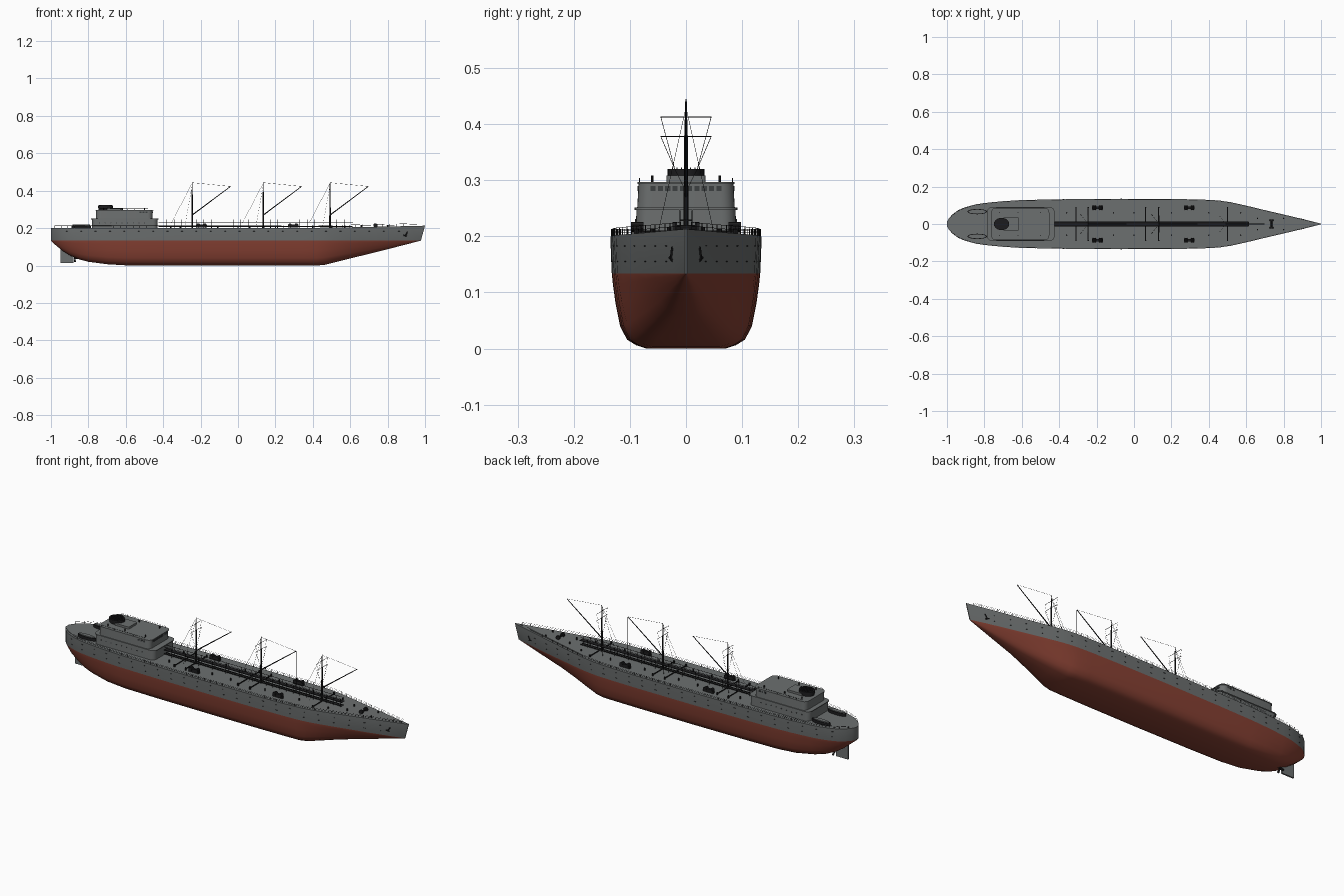
import bpy, bmesh, math
from mathutils import Vector, Matrix

if "Cube" in bpy.data.objects:
    bpy.data.objects.remove(bpy.data.objects["Cube"])

def material(name, rgb):
    m = bpy.data.materials.new(name)
    m.diffuse_color = (*rgb, 1)
    m.use_nodes = True
    m.node_tree.nodes["Principled BSDF"].inputs["Base Color"].default_value = m.diffuse_color
    return m

GREY = material("ship_grey", (0.15, 0.16, 0.16))
RED = material("bottom_red", (0.24, 0.052, 0.033))
BLACK = material("black_fittings", (0.012, 0.012, 0.013))
GLASS = material("window_dark", (0.045, 0.05, 0.052))

class Part:
    """Collects simple solids into one mesh object."""
    def __init__(self, name, *mats):
        self.name, self.mats, self.bm = name, mats, bmesh.new()

    def rod(self, a, b, r, r2=None, n=6):
        a, b = Vector(a), Vector(b)
        d = b - a
        m = Matrix.Translation((a + b) / 2) @ d.to_track_quat('Z', 'Y').to_matrix().to_4x4()
        bmesh.ops.create_cone(self.bm, cap_ends=True, segments=n, radius1=r,
                              radius2=r if r2 is None else r2, depth=d.length, matrix=m)

    def box(self, c, s):
        bmesh.ops.create_cube(self.bm, size=1, matrix=Matrix.Translation(c) @ Matrix.Diagonal((*s, 1)))

    def prism(self, outline, z0, z1, taper=1.0):
        lo = [self.bm.verts.new((x, y, z0)) for x, y in outline]
        hi = [self.bm.verts.new((x, y * taper, z1)) for x, y in outline]
        n = len(lo)
        self.bm.faces.new(lo[::-1])
        self.bm.faces.new(hi)
        for i in range(n):
            j = (i + 1) % n
            self.bm.faces.new((lo[i], lo[j], hi[j], hi[i]))

    def finish(self, smooth=True):
        bmesh.ops.recalc_face_normals(self.bm, faces=self.bm.faces)
        me = bpy.data.meshes.new(self.name)
        self.bm.to_mesh(me)
        self.bm.free()
        for m in self.mats:
            me.materials.append(m)
        ob = bpy.data.objects.new(self.name, me)
        bpy.context.collection.objects.link(ob)
        if smooth:
            bpy.context.view_layer.objects.active = ob
            ob.select_set(True)
            bpy.ops.object.shade_smooth_by_angle(angle=math.radians(32))
            ob.select_set(False)
        return ob

def rounded(x0, x1, hy, r, n=6):
    pts = []
    for cx, cy, a0 in ((x1 - r, hy - r, 0), (x0 + r, hy - r, 90), (x0 + r, r - hy, 180), (x1 - r, r - hy, 270)):
        for i in range(n + 1):
            a = math.radians(a0 + 90 * i / n)
            pts.append((cx + r * math.cos(a), cy + r * math.sin(a)))
    return pts

def ellipse(cx, cy, rx, ry, n=24):
    return [(cx + rx * math.cos(2 * math.pi * i / n), cy + ry * math.sin(2 * math.pi * i / n)) for i in range(n)]

# Hull lines: x, half breadth, keel height
WL = 0.134
LINES = [(-1, .012, .133), (-.99, .03, .122), (-.97, .052, .105), (-.94, .074, .08), (-.9, .09, .054),
         (-.85, .104, .033), (-.8, .112, .02), (-.7, .122, .007), (-.6, .128, .001), (-.4, .132, 0),
         (-.1, .135, 0), (.2, .134, 0), (.35, .131, 0), (.42, .128, 0), (.46, .125, .003), (.52, .116, .018),
         (.6, .098, .038), (.7, .074, .062), (.8, .05, .087), (.9, .024, .113), (.978, .002, .133)]

def line(x, k):
    for p, q in zip(LINES, LINES[1:]):
        if x <= q[0]:
            return p[k] + (q[k] - p[k]) * (x - p[0]) / (q[0] - p[0])
    return LINES[-1][k]

def deck(x):
    return .2 + .013 * max(0, (x - .2) / .78) ** 1.6

def rake(x, t):
    return x + .022 * t * max(0, (x - .7) / .278) ** 2

def side(x, z, s):
    """Point on the topsides."""
    t = (z - WL) / (deck(x) - WL)
    return Vector((rake(x, t), s * (line(x, 1) * (.98 + .02 * t)), z))

SECTION = [(0, 0), (.52, 0), (.66, .045), (.78, .12), (.87, .3), (.93, .6), (.965, .85), (.98, 1)]
hull = Part("hull", GREY, RED)
rows = []
for x, b, k in LINES:
    sharp = .55 * min(1, max(0, (x - .42) / .3)) + .3 * min(1, max(0, (-.7 - x) / .2))
    half = []
    for f, t in SECTION:
        f = f + (min(f, t ** .7) - f) * sharp
        half.append((x, b * f, k + (WL - k) * t))
    half.append((rake(x, 1), b, deck(x)))
    ring = [(px, -py, pz) for px, py, pz in half[::-1]] + half[1:]
    rows.append([hull.bm.verts.new(p) for p in ring])
for r0, r1 in zip(rows, rows[1:]):
    n = len(r0)
    for i in range(n):
        j = (i + 1) % n
        hull.bm.faces.new((r0[i], r0[j], r1[j], r1[i]))
hull.bm.faces.new(rows[0])
hull.bm.faces.new(rows[-1])
bmesh.ops.remove_doubles(hull.bm, verts=hull.bm.verts, dist=.0002)
for f in hull.bm.faces:
    f.material_index = 1 if f.calc_center_median().z < WL - .0003 else 0
hull.finish()

# Rudder and propeller
p = Part("rudder", GREY)
p.box((-.915, 0, .052), (.07, .008, .075))
p.finish(False)
p = Part("propeller", BLACK)
p.rod((-.82, 0, .04), (-.878, 0, .04), .005, n=10)
for i in range(4):
    a = math.pi / 4 + i * math.pi / 2
    p.rod((-.872, 0, .04), (-.872, .025 * math.cos(a), .04 + .025 * math.sin(a)), .002, .006)
p.finish()

# Hull plating marks and anchors
p = Part("hull_marks", BLACK)
for s in (-1, 1):
    for z in (.155, .183):
        for i in range(24):
            x = -.92 + i * .077
            p.rod(side(x, z, s), side(x + .009, z, s), .0009, n=4)
    p.rod(side(.89, .158, s), side(.9, .18, s), .003)
    p.rod(side(.882, .162, s), side(.9, .157, s), .003)
p.finish(False)

# Deckhouse tiers with thin overhanging roofs
p = Part("deckhouse", GREY)
p.prism(rounded(-.78, -.43, .09, .025), .198, .249, .98)
p.prism(rounded(-.785, -.425, .0915, .027), .247, .251)
p.prism(rounded(-.76, -.457, .087, .025), .25, .294, .97)
p.prism(rounded(-.763, -.453, .0865, .025), .293, .297)
p.prism(rounded(-.70, -.615, .035, .006), .296, .308)
p.finish()

# Bridge windows and deckhouse portholes
p = Part("bridge_windows", GLASS)
for i in range(10):
    p.box((-.4565, -.0585 + i * .013, .285), (.003, .009, .009))
for s in (-1, 1):
    for i in range(3):
        p.box((-.49 - i * .016, s * .0848, .285), (.01, .003, .009))
    for i in range(9):
        p.rod((-.5 - i * .03, s * .0885, .228), (-.5 - i * .03, s * .0905, .228), .003, n=8)
p.finish(False)

# Funnel with ribbed cap
p = Part("funnel", BLACK)
p.prism(ellipse(-.708, 0, .038, .031), .296, .308)
p.prism(ellipse(-.708, 0, .041, .033), .307, .32)
for i in range(-3, 4):
    p.box((-.708, i * .008, .321), (.07 - abs(i) * .009, .002, .003))
p.finish()

# Masts, booms, yards and rigging
masts = Part("masts_and_booms", BLACK)
wires = Part("rigging", BLACK)
for x in (-.245, .135, .492):
    masts.rod((x, 0, .2), (x, 0, .38), .0045, .0035, 8)
    masts.rod((x, 0, .38), (x, 0, .445), .003, .0012, 8)
    masts.rod((x + .003, 0, .272), (x + .205, 0, .423), .003, .0018)
    wires.rod((x, 0, .443), (x + .205, 0, .423), .0006, n=4)
    wires.rod((x, 0, .44), (x - .11, 0, .23), .0006, n=4)
    for z in (.378, .413):
        masts.rod((x, -.045, z), (x, .045, z), .0009)
    for s in (-1, 1):
        wires.rod((x, 0, .43), (x - .04, s * .05, .205), .0005, n=4)
        wires.rod((x, s * .045, .413), (x, s * .02, .32), .0005, n=4)
        wires.rod((x, s * .045, .378), (x, s * .02, .32), .0005, n=4)
        wires.rod((x, s * .02, .32), (x, 0, .28), .0005, n=4)
wires.rod((.34, 0, .423), (.34, 0, .21), .0009)
masts.finish()
wires.finish(False)

# Raised walkway with handrails
p = Part("walkway", BLACK)
p.box((.095, 0, .2285), (1.04, .022, .003))
for s in (-1, 1):
    p.rod((-.425, s * .011, .246), (.612, s * .011, .246), .0011, n=4)
    p.rod((-.425, s * .007, .208), (.612, s * .007, .208), .003)
    for i in range(27):
        x = -.42 + i * .0395
        p.rod((x, s * .011, .2), (x, s * .011, .246), .0009, n=4)
p.finish(False)

# Cross pipes, winch houses, vents and bollards on deck
p = Part("deck_fittings", BLACK)
for x in (-.31, -.245, .062, .132, .5):
    p.rod((x, -.088, .207), (x, .088, .207), .003)
    for s in (-1, 1):
        p.rod((x, s * .088, .2), (x, s * .088, .214), .004, n=8)
for s in (-1, 1):
    for x in (-.195, .295):
        p.box((x, s * .087, .211), (.058, .013, .018))
        for dx in (-.017, .017):
            p.rod((x + dx, s * .087 - .011, .217), (x + dx, s * .087 + .011, .217), .009, n=10)
    for x in (-.36, -.11, .0, .2, .4, .57):
        p.rod((x, s * .06, .2), (x, s * .06, .213), .0035, n=8)
    for x in (-.72, -.62, -.5):
        p.rod((x, s * .06, .295), (x, s * .06, .308), .0025, n=8)
    for x in (.66, .8):
        p.rod((x, s * .03, .2), (x, s * .03, .217), .004, n=8)
# windlass
p.rod((.735, -.024, .215), (.735, .024, .215), .005, n=10)
for y in (-.02, .02):
    p.rod((.735, y - .004, .215), (.735, y + .004, .215), .011, n=12)
p.finish()

# Stern boats: dark gunwale around a grey cover
rim = Part("boat_rims", BLACK)
cover = Part("boat_covers", GREY)
for s in (-1, 1):
    rim.prism(ellipse(-.838, s * .066, .052, .014), .198, .215)
    cover.prism(ellipse(-.838, s * .066, .046, .0105), .21, .219, 1)
rim.finish()
cover.finish()

# Deck edge and roof railings
p = Part("railings", BLACK)
xs = [-.98 + i * .035 for i in range(56)]
for s in (-1, 1):
    pts = [Vector((rake(x, 1), s * max(0, line(x, 1) - .002), deck(x))) for x in xs]
    for a in pts:
        p.rod(a, a + Vector((0, 0, .013)), .0007, n=4)
    for a, b in zip(pts, pts[1:]):
        for h in (.0065, .013):
            p.rod(a + Vector((0, 0, h)), b + Vector((0, 0, h)), .00045, n=4)
    for i in range(8):
        p.rod((-.74 + i * .037, s * .083, .296), (-.74 + i * .037, s * .083, .304), .0006, n=4)
    p.rod((-.74, s * .083, .304), (-.48, s * .083, .304), .0005, n=4)
p.finish(False)
